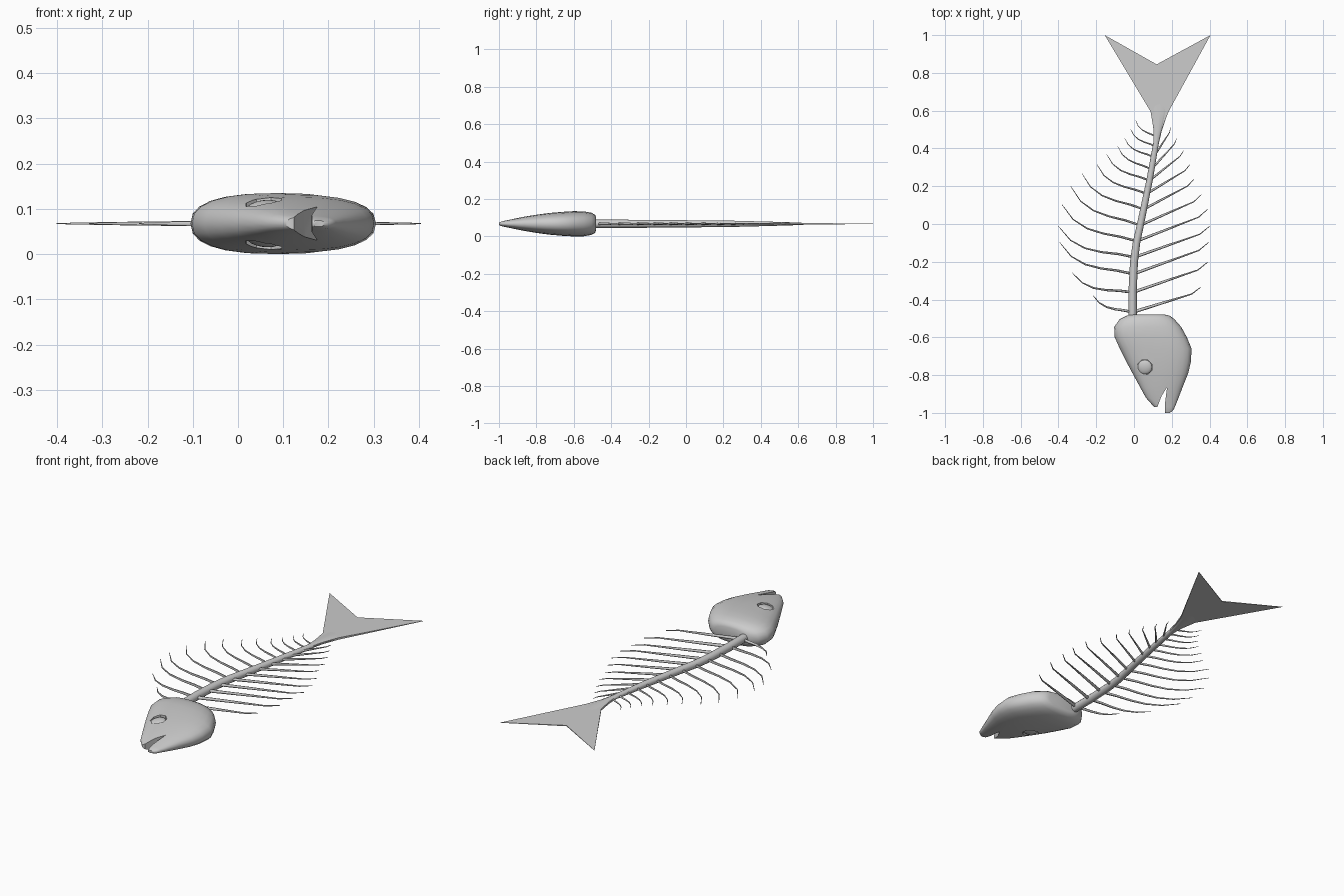
import bpy, bmesh, math
from mathutils import Vector

if "Cube" in bpy.data.objects:
    bpy.data.objects.remove(bpy.data.objects["Cube"])

ZC = 0.0675  # mid-plane of the skeleton


def finish(name, bm):
    bmesh.ops.recalc_face_normals(bm, faces=bm.faces)
    me = bpy.data.meshes.new(name)
    bm.to_mesh(me)
    bm.free()
    ob = bpy.data.objects.new(name, me)
    bpy.context.collection.objects.link(ob)
    return ob


def smooth(ob, deg=40):
    bpy.ops.object.select_all(action='DESELECT')
    ob.select_set(True)
    bpy.context.view_layer.objects.active = ob
    bpy.ops.object.shade_smooth_by_angle(angle=math.radians(deg))


def skin(bm, rings):
    for a, b in zip(rings, rings[1:]):
        for i in range(len(a)):
            j = (i + 1) % len(a)
            bm.faces.new((a[i], a[j], b[j], b[i]))
    bm.faces.new(rings[0])
    bm.faces.new(rings[-1])


def loft(name, sections, sides, power):
    """Skin super-elliptic rings given as (y, x_min, x_max, half height)."""
    bm = bmesh.new()
    rings = []
    for y, x0, x1, h in sections:
        ring = []
        for i in range(sides):
            a = 2 * math.pi * i / sides
            c, s = math.cos(a), math.sin(a)
            x = (x0 + x1) / 2 + (x1 - x0) / 2 * math.copysign(abs(c) ** power, c)
            ring.append(bm.verts.new((x, y, ZC + h * math.copysign(abs(s) ** power, s))))
        rings.append(ring)
    skin(bm, rings)
    return finish(name, bm)


def plate(name, outline, z0, z1):
    """Extrude a flat outline from z0 to z1."""
    bm = bmesh.new()
    f = bm.faces.new([bm.verts.new((x, y, z0)) for x, y in outline])
    new = bmesh.ops.extrude_face_region(bm, geom=[f])['geom']
    bmesh.ops.translate(bm, vec=(0, 0, z1 - z0),
                        verts=[v for v in new if isinstance(v, bmesh.types.BMVert)])
    return finish(name, bm)


def tube(bm, pts, radii, sides=6):
    """Tapered tube lying in the mid-plane."""
    rings = []
    for k, p in enumerate(pts):
        t = (pts[min(k + 1, len(pts) - 1)] - pts[max(k - 1, 0)]).normalized()
        n = Vector((-t.y, t.x, 0))
        rings.append([bm.verts.new(p + radii[k] * (n * math.cos(a) + Vector((0, 0, math.sin(a)))))
                      for a in (2 * math.pi * i / sides for i in range(sides))])
    skin(bm, rings)


# Head
head = loft("head", [
    (-0.48, -0.02, 0.165, 0.033), (-0.486, -0.04, 0.19, 0.048),
    (-0.505, -0.077, 0.215, 0.059),
    (-0.545, -0.105, 0.25, 0.0665), (-0.60, -0.102, 0.28, 0.0675),
    (-0.66, -0.075, 0.305, 0.064), (-0.73, -0.04, 0.301, 0.058),
    (-0.79, -0.008, 0.287, 0.05), (-0.865, 0.033, 0.257, 0.038),
    (-0.92, 0.063, 0.236, 0.027), (-0.967, 0.105, 0.217, 0.017),
    (-0.985, 0.135, 0.209, 0.013), (-1.0, 0.165, 0.19, 0.007)], 24, 0.82)

# Mouth and eye socket cutters
EX, EY = 0.057, -0.758
mouth = plate("mouth_cutter", [
    (0.175, -0.865), (0.168, -0.92), (0.163, -0.96), (0.165, -1.03), (0.08, -1.03),
    (0.08, -0.968), (0.124, -0.968), (0.146, -0.91)], -0.1, 0.25)
eye = [(EX + 0.042 * math.cos(i * math.pi / 4 + 0.39),
        EY + 0.042 * math.sin(i * math.pi / 4 + 0.39)) for i in range(8)]
cutters = [mouth,
           plate("eye_cutter_upper", eye, ZC + 0.036, ZC + 0.15),
           plate("eye_cutter_lower", eye, ZC - 0.15, ZC - 0.036)]
for c in cutters:
    m = head.modifiers.new("cut", 'BOOLEAN')
    m.operation, m.solver, m.object = 'DIFFERENCE', 'EXACT', c
bpy.context.view_layer.objects.active = head
for m in list(head.modifiers):
    bpy.ops.object.modifier_apply(modifier=m.name)
for c in cutters:
    bpy.data.objects.remove(c)
smooth(head)

# Eyeballs: low domes filling the sockets
for name, s in (("eye_upper", 1), ("eye_lower", -1)):
    bpy.ops.mesh.primitive_uv_sphere_add(segments=16, ring_count=8, radius=1,
                                         location=(EX, EY, ZC + s * 0.036))
    ob = bpy.context.object
    ob.name = name
    ob.scale = (0.039, 0.039, 0.015)
    ob.rotation_euler = (s * 0.13, -s * 0.13, 0)
    smooth(ob, 60)

# Spine, flattening into the tail
path = [(-0.50, -0.007, 0.022, 0.022), (-0.35, -0.007, 0.022, 0.022),
        (-0.2, 0.0, 0.021, 0.021), (-0.1, 0.013, 0.02, 0.02), (0.015, 0.038, 0.019, 0.019),
        (0.235, 0.083, 0.017, 0.017), (0.43, 0.117, 0.015, 0.012),
        (0.50, 0.126, 0.023, 0.01), (0.595, 0.136, 0.046, 0.007), (0.66, 0.132, 0.06, 0.003)]
smooth(loft("spine", [(y, x - w, x + w, h) for y, x, w, h in path], 12, 1.0))

# Forked tail fin, thinning towards its tips
tail = plate("tail_fin", [
    (0.105, 0.45), (0.136, 0.45), (0.15, 0.51), (0.183, 0.595), (0.405, 1.0),
    (0.12, 0.845), (-0.155, 1.0), (0.088, 0.595), (0.102, 0.51)], ZC - 0.005, ZC + 0.005)
for v in tail.data.vertices:
    v.co.z = ZC + (v.co.z - ZC) * min(1, max(0.15, (1.05 - v.co.y) / 0.45))
smooth(tail, 30)


def spine_x(y):
    for a, b in zip(path, path[1:]):
        if a[0] <= y <= b[0]:
            return a[1] + (b[1] - a[1]) * (y - a[0]) / (b[0] - a[0])


# Ribs: shared base heights, tips per side
base_y = [-0.467, -0.362, -0.265, -0.176, -0.091, -0.007, 0.078,
          0.16, 0.23, 0.29, 0.355, 0.411, 0.46]
left_tips = [(-0.218, -0.377), (-0.329, -0.256), (-0.393, -0.098), (-0.4, -0.012),
             (-0.382, 0.104), (-0.335, 0.2), (-0.276, 0.268), (-0.197, 0.316), (-0.144, 0.368),
             (-0.086, 0.411), (-0.049, 0.453), (-0.017, 0.5), (0.009, 0.548)]
right_tips = [(0.353, -0.335), (0.39, -0.202), (0.395, -0.097), (0.4, -0.012), (0.39, 0.078),
              (0.358, 0.157), (0.316, 0.236), (0.297, 0.316), (0.263, 0.39), (0.226, 0.453),
              (0.194, 0.511)]

for name, tips, steps, r0 in (("left_ribs", left_tips, (0, .2, .4, .6, .8, 1), 0.0075),
                              ("right_ribs", right_tips, (0, .4, .85, 1), 0.009)):
    bm = bmesh.new()
    for i, (y, tip) in enumerate(zip(base_y, tips)):
        b, e = Vector((spine_x(y), y, ZC)), Vector((*tip, ZC))
        d = e - b
        if name == "left_ribs":
            n = Vector((-d.y, d.x, 0))           # bow toward the head
            sag = [0.75 * t ** 1.7 * (1 - t) for t in steps]
        else:
            n = Vector((d.y, -d.x, 0))           # straight with a hooked tip
            sag = [0, 0.02, 0.045, 0]
        r = r0 * (1 - 0.035 * i)
        tube(bm, [b + d * t + n * s for t, s in zip(steps, sag)],
             [r * (1 - 0.8 * t ** 1.5) for t in steps])
    smooth(finish(name, bm), 60)
